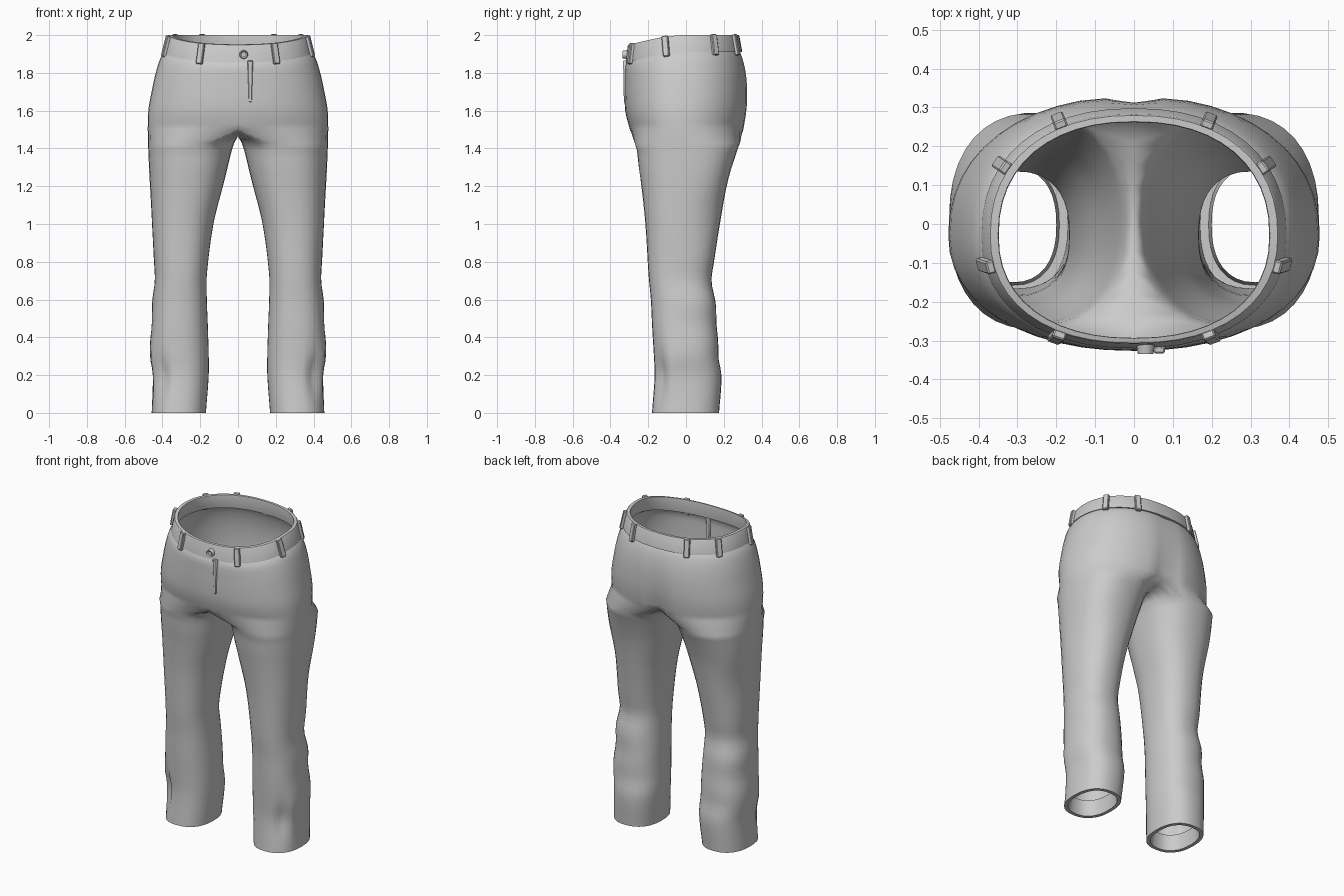
import bpy, bmesh
from math import sin, cos, pi, radians, exp
from mathutils import Vector, Matrix

old = bpy.data.objects.get("Cube")
if old:
    bpy.data.objects.remove(old, do_unlink=True)

# One plain cloth colour
GREY = (0.6, 0.6, 0.6, 1)
cloth = bpy.data.materials.new("grey cloth")
cloth.use_nodes = True
cloth.diffuse_color = GREY
shader = cloth.node_tree.nodes["Principled BSDF"]
shader.inputs["Base Color"].default_value = GREY
shader.inputs["Roughness"].default_value = 0.8

HALF = 24     # segments around the outside of one side
INNER = 10    # segments around the inside of one leg
CROTCH = 1.5

# Section sizes: height, outer x, front y, back y
HIPS = [(1.91, .385, -.312, .285), (1.88, .408, -.324, .3), (1.8, .435, -.326, .32),
        (1.7, .457, -.326, .328), (1.6, .475, -.32, .325), (1.5, .478, -.297, .31)]
# Section sizes: height, inner x, outer x, front y, back y
LEGS = [(1.45, .012, .477, -.28, .295), (1.4, .03, .475, -.262, .275),
        (1.3, .055, .47, -.25, .242), (1.2, .08, .465, -.236, .215),
        (1.0, .13, .456, -.215, .18), (.73, .165, .442, -.198, .14),
        (.6, .165, .45, -.186, .147), (.47, .16, .46, -.18, .168),
        (.3, .155, .465, -.17, .17), (.2, .155, .451, -.166, .188),
        (0, .17, .457, -.18, .175)]


def sample(keys, z):
    """Smoothly interpolate a section table at height z."""
    last = len(keys) - 1
    i = next((k for k in range(last) if z >= keys[k + 1][0]), last - 1)
    a, b = keys[i], keys[i + 1]
    p, q = keys[max(i - 1, 0)], keys[min(i + 2, last)]
    h = b[0] - a[0]
    t = min(max((z - a[0]) / h, 0), 1)
    out = []
    for c in range(1, len(a)):
        m0 = (b[c] - p[c]) / (b[0] - p[0]) * h
        m1 = (q[c] - a[c]) / (q[0] - a[0]) * h
        d = b[c] - a[c]
        out.append(a[c] + t * (m0 + t * (3 * d - 2 * m0 - m1 + t * (m0 + m1 - 2 * d))))
    return out


def rounded(a, n):
    """Point on a unit superellipse."""
    def part(v):
        return 0.0 if abs(v) < 1e-6 else abs(v) ** (2 / n) * (1 if v > 0 else -1)
    return part(cos(a)), part(sin(a))


def section(a, x0, x1, front, back, n, cx, cy):
    u, v = rounded(a, n)
    x = cx + u * ((x1 - cx) if u > 0 else (cx - x0))
    return x, cy + v * ((back - cy) if v > 0 else (cy - front))


def waist_top(y):
    dip = min(max(-y / .32, 0), 1)
    return 2 - .055 * dip * dip * (1.6 - .6 * dip)


def half_angles():
    return [-pi / 2 + pi * i / HALF for i in range(HALF + 1)]


def skin(bm, upper, lower, closed):
    n = len(upper)
    for i in range(n if closed else n - 1):
        j = (i + 1) % n
        bm.faces.new((upper[i], lower[i], lower[j], upper[j]))


def finish(name, bm, mirrored=True, angle=40):
    mesh = bpy.data.meshes.new(name)
    bm.to_mesh(mesh)
    bm.free()
    mesh.materials.append(cloth)
    obj = bpy.data.objects.new(name, mesh)
    bpy.context.collection.objects.link(obj)
    if mirrored:
        mod = obj.modifiers.new("Mirror", 'MIRROR')
        mod.merge_threshold = .0005
    bpy.ops.object.select_all(action='DESELECT')
    obj.select_set(True)
    bpy.context.view_layer.objects.active = obj
    bpy.ops.object.shade_smooth_by_angle(angle=radians(angle))
    return obj


# Hips: open half rings from the waistband down to the crotch
def hip_row(bm, t):
    xo, front, back = sample(HIPS, 1.91 - .41 * t)
    row = []
    for a in half_angles():
        x, y = section(a, -xo, xo, front, back, 2.25, 0, -.03)
        z = (waist_top(y) - .085) * (1 - t) + CROTCH * t
        if y > 0:     # seat cleft
            y -= (.008 + .035 * t * t) * exp(-(x / .05) ** 2)
        row.append(bm.verts.new((x, y, z)))
    return row


# Legs: closed rings, with folds at the knee and hem
def fold(a, z):
    knee = exp(-((z - .55) / .2) ** 2) * .009 * sin(z * 24) * max(0, sin(a + .5))
    hem = -.024 * exp(-((a + .9) / .2) ** 2 - ((z - .2) / .11) ** 2)
    ridge = .01 * exp(-((a + .5) / .25) ** 2 - ((z - .22) / .13) ** 2)
    thigh = .009 * exp(-((a - .7) / .5) ** 2) * sin(z * 11) * exp(-((z - 1.2) / .35) ** 2)
    return knee + hem + ridge + thigh


def leg_row(bm, z, inset=0, height=None):
    xi, xo, front, back = sample(LEGS, z)
    reach = radians(135 - 25 * min(max((z - 1.2) / .25, 0), 1))
    angles = [-reach + 2 * reach * i / HALF for i in range(HALF + 1)]
    angles += [reach + (2 * pi - 2 * reach) * j / INNER for j in range(1, INNER)]
    row = []
    for a in angles:
        x, y = section(a, xi + inset, xo - inset, front + inset, back - inset,
                       2.35, (xi + xo) / 2, (front + back) / 2)
        d = fold(a, z)
        row.append(bm.verts.new((x + d * cos(a), y + d * sin(a), z if height is None else height)))
    return row


bm = bmesh.new()
row = hip_row(bm, 0)
for t in (.04, .08, .14, .22, .32, .42, .52, .62, .72, .82, .91, 1):
    below = hip_row(bm, t)
    skin(bm, row, below, False)
    row = below
# Crotch bridge closes the half ring into a leg ring
start, end = row[-1].co.copy(), row[0].co.copy()
for j in range(1, INNER):
    p = start.lerp(end, j / INNER)
    row.append(bm.verts.new((0, p.y, CROTCH - .035 * sin(pi * j / INNER))))
STEPS = 36
for k in range(STEPS + 1):
    below = leg_row(bm, 1.43 * (1 - k / STEPS))
    skin(bm, row, below, True)
    row = below
# Turned-in hem
for inset, height in ((.022, 0), (.03, .1)):
    below = leg_row(bm, 0, inset, height)
    skin(bm, row, below, True)
    row = below
finish("trouser_legs", bm, angle=60)


# Waistband: a closed band section swept around the waist
def waist(a, t, inset=0):
    grow = .02 * t - inset
    x, y = section(a, -.373 - grow, .373 + grow, -.308 - .6 * grow, .282 + .8 * grow, 2.25, 0, -.03)
    return Vector((x, y, waist_top(y) - .09 * t))


bm = bmesh.new()
loops = [[bm.verts.new(waist(a, t, inset)) for a in half_angles()]
         for t, inset in ((0, .003), (.06, 0), (1, 0), (1, .026), (.06, .026), (0, .023))]
for k, loop in enumerate(loops):
    skin(bm, loop, loops[(k + 1) % len(loops)], False)
finish("waistband", bm)


# Belt loops: small straps standing on the band
def strap(bm, matrix, size):
    made = bmesh.ops.create_cube(bm, size=1, matrix=matrix @ Matrix.Diagonal((*size, 1)))
    edges = list({e for v in made["verts"] for e in v.link_edges})
    bmesh.ops.bevel(bm, geom=edges, offset=.004, segments=1, affect='EDGES')


bm = bmesh.new()
for degrees in (-62, -13, 31, 63):
    a = radians(degrees)
    side = (waist(a + .02, .55) - waist(a - .02, .55)).normalized()
    up = (waist(a, 0) - waist(a, 1)).normalized()
    out = side.cross(up).normalized()
    up = out.cross(side)
    place = Matrix((side, out, up)).transposed().to_4x4()
    place.translation = waist(a, .58) + out * .006
    strap(bm, place, (.034, .022, .112))
finish("belt_loops", bm, angle=30)

# Fly flap: a thin fold tapering downwards
bm = bmesh.new()
strap(bm, Matrix.Translation((.065, -.324, 1.755)), (.03, .018, .22))
for v in bm.verts:
    if v.co.z < 1.75:
        v.co.x = .065 + (v.co.x - .065) * .5
        v.co.y += .004
finish("fly_flap", bm, False)

# Button: a disc with a raised rim
bm = bmesh.new()
turn = Matrix.Translation((.03, -.322, 1.897)) @ Matrix.Rotation(pi / 2, 4, 'X')
bmesh.ops.create_cone(bm, cap_ends=True, segments=16, radius1=.024, radius2=.02, depth=.026, matrix=turn)
bm.normal_update()
face = min(bm.faces, key=lambda f: f.calc_center_median().y)
bmesh.ops.inset_region(bm, faces=[face], thickness=.007, depth=-.005)
finish("button", bm, False, 30)
